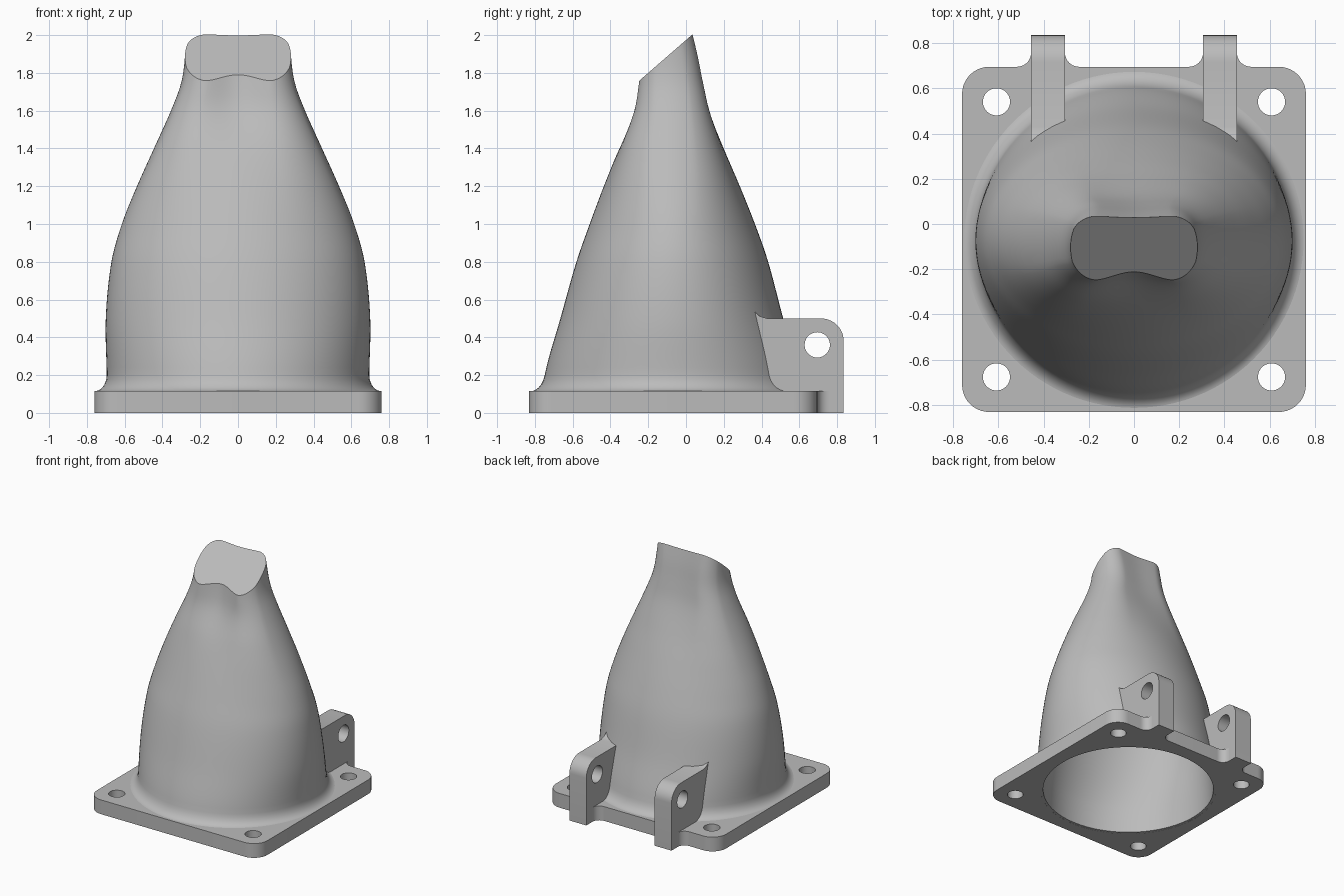
import bpy
import bmesh
from math import sin, cos, pi, radians, sqrt
from mathutils import Vector

cube = bpy.data.objects.get("Cube")
if cube:
    bpy.data.objects.remove(cube, do_unlink=True)

grey = bpy.data.materials.new("plain grey")
grey.use_nodes = True
grey.diffuse_color = (0.5, 0.5, 0.5, 1)
grey.node_tree.nodes["Principled BSDF"].inputs["Base Color"].default_value = (0.5, 0.5, 0.5, 1)

CY = -0.068          # centre of plate and bore in y
PLATE_TOP = 0.115
FILLET = 0.065

# height, half width, front y, back y
STATIONS = [
    (0.0, 0.695, -0.763, 0.627), (0.2, 0.695, -0.748, 0.605),
    (0.5, 0.70, -0.665, 0.515), (0.8, 0.67, -0.58, 0.435),
    (1.0, 0.615, -0.51, 0.365), (1.2, 0.535, -0.435, 0.285),
    (1.4, 0.445, -0.355, 0.20), (1.6, 0.355, -0.275, 0.125),
    (1.75, 0.30, -0.25, 0.09), (1.9, 0.28, -0.235, 0.06),
    (2.1, 0.275, -0.225, 0.01),
]


def smoothstep(lo, hi, v):
    t = min(max((v - lo) / (hi - lo), 0), 1)
    return t * t * (3 - 2 * t)


def station(z):
    """Smoothly interpolated half width, front and back at a height."""
    z = max(z, 0)
    last = len(STATIONS) - 1
    i = next((k for k in range(last) if z <= STATIONS[k + 1][0]), last - 1)
    p0, p1 = Vector(STATIONS[max(i - 1, 0)]), Vector(STATIONS[i])
    p2, p3 = Vector(STATIONS[i + 1]), Vector(STATIONS[min(i + 2, last)])
    h = p2[0] - p1[0]
    t = (z - p1[0]) / h
    m1 = (p2 - p0) * (h / (p2[0] - p0[0]))
    m2 = (p3 - p1) * (h / (p3[0] - p1[0]))
    p = (p1 * (2 * t**3 - 3 * t**2 + 1) + m1 * (t**3 - 2 * t**2 + t)
         + p2 * (3 * t**2 - 2 * t**3) + m2 * (t**3 - t**2))
    return p[1], p[2], p[3]


def section(z, grow):
    """Ring that changes from a circle to a dented slot with height."""
    a, front, back = station(z)
    a, front, back = a + grow, front - grow, back + grow
    b, mid = (back - front) / 2, (back + front) / 2
    r = 0.85 * b
    slot = smoothstep(0.9, 1.75, z)
    dent = smoothstep(1.3, 1.85, z)
    quarter = []
    arc, flat = 18, 8
    n = arc + flat
    for k in range(n + 1):
        e = pi / 2 * k / n
        q = pi / 2 * min(k / arc, 1)
        sx = (a - r) * (1 - max(k - arc, 0) / flat) + r * cos(q)
        sy = (b - r) * min(k / 5, 1) + r * sin(q)
        quarter.append((a * cos(e) * (1 - slot) + sx * slot,
                        b * sin(e) * (1 - slot) + sy * slot))
    half = quarter + [(-x, y) for x, y in reversed(quarter[:-1])]
    ring = half + [(x, -y) for x, y in reversed(half[1:-1])]
    points = []
    for x, y in ring:
        pinch = dent * cos(min(abs(x) / 0.19, 1) * pi / 2) ** 2
        y += pinch * (0.035 if y < 0 else -0.008)
        points.append((x, y + mid, z))
    return points


def loft(bm, levels, grow):
    rings = [[bm.verts.new(p) for p in section(z, grow(z))] for z in levels]
    for low, high in zip(rings, rings[1:]):
        for i in range(len(low)):
            j = (i + 1) % len(low)
            bm.faces.new((low[i], low[j], high[j], high[i]))
    return rings


def finish(name, bm):
    bmesh.ops.recalc_face_normals(bm, faces=bm.faces[:])
    mesh = bpy.data.meshes.new(name)
    bm.to_mesh(mesh)
    bm.free()
    mesh.materials.append(grey)
    obj = bpy.data.objects.new(name, mesh)
    bpy.context.collection.objects.link(obj)
    return obj


def prism(name, outline, depth):
    """Extrude a closed outline of 3D points along a vector."""
    bm = bmesh.new()
    face = bm.faces.new([bm.verts.new(p) for p in outline])
    out = bmesh.ops.extrude_face_region(bm, geom=[face])
    bmesh.ops.translate(bm, vec=depth,
                        verts=[v for v in out["geom"] if isinstance(v, bmesh.types.BMVert)])
    return finish(name, bm)


def arc(cx, cy, r, start, end, n=10):
    return [(cx + r * cos(radians(start + (end - start) * i / n)),
             cy + r * sin(radians(start + (end - start) * i / n))) for i in range(n + 1)]


def cut(obj, cutters):
    for c in cutters:
        c.hide_render = True
        mod = obj.modifiers.new("cut", 'BOOLEAN')
        mod.operation, mod.solver, mod.object = 'DIFFERENCE', 'EXACT', c
    graph = bpy.context.evaluated_depsgraph_get()
    mesh = bpy.data.meshes.new_from_object(obj.evaluated_get(graph))
    obj.modifiers.clear()
    obj.data = mesh


# Hollow nozzle body: outer and inner skins, trimmed by a slanted plane
def outer_grow(z):
    if z < PLATE_TOP or z > 0.2:
        return 0
    t = (z - PLATE_TOP) / (0.2 - PLATE_TOP)
    return FILLET * (1 - sqrt(max(0, 1 - (1 - t) ** 2)))


upper = [0.2 + 0.04 * i for i in range(48)]
bm = bmesh.new()
outer = loft(bm, [0.001, 0.11, 0.116, 0.118, 0.123, 0.133, 0.15, 0.175] + upper, outer_grow)
inner = loft(bm, [0.001, 0.1] + upper, lambda z: -0.05)
count = len(outer[0])
for i in range(count):
    j = (i + 1) % count
    bm.faces.new((outer[0][i], outer[0][j], inner[0][j], inner[0][i]))
trim = bmesh.ops.bisect_plane(bm, geom=bm.verts[:] + bm.edges[:] + bm.faces[:],
                              plane_co=(0, 0.03, 2.0), plane_no=(0, -0.87, 1), clear_outer=True)
rim = [e for e in bm.edges if e.is_boundary]
bmesh.ops.bridge_loops(bm, edges=rim)
body = finish("nozzle_body", bm)

# Cutter for the bore
bm = bmesh.new()
bore = loft(bm, [-0.05] + [0.1 * i for i in range(1, 13)], lambda z: -0.03)
bm.faces.new(bore[0])
bm.faces.new(bore[-1])
bore_cutter = finish("bore_cutter", bm)
cutters = [bore_cutter]


def hole(x, y, z, r, axis_x=False):
    c = prism("hole_cutter",
              [((x - 0.2, y + u, z + v) if axis_x else (x + u, y + v, z - 0.2))
               for u, v in arc(0, 0, r, 0, 360, 40)[:-1]],
              (0.4, 0, 0) if axis_x else (0, 0, 0.4))
    cutters.append(c)
    return c


# Base plate with rounded corners and four bolt holes
hx, hy, r = 0.76, 0.763, 0.12
corners = [(1, 1, 0), (-1, 1, 90), (-1, -1, 180), (1, -1, 270)]
outline = [p for sx, sy, s in corners
           for p in arc(sx * (hx - r), CY + sy * (hy - r), r, s, s + 90)]
plate = prism("base_plate", [(x, y, 0) for x, y in outline], (0, 0, PLATE_TOP))
cut(plate, [bore_cutter] + [hole(sx * 0.608, CY + sy * 0.608, 0, 0.06) for sx, sy, _ in corners])
parts = [body, plate]

# Pair of hinge lugs at the back, with small fillets to the plate edge
back = CY + hy
lug_side = ([(0.28, 0.0), (0.835, 0.0)] + arc(0.715, 0.38, 0.12, 0, 90)
            + [(0.43, 0.5), (0.39, 0.512), (0.36, 0.54), (0.28, 0.54)])
for side, s in (("left", 1), ("right", -1)):
    lug = prism(side + "_hinge_lug", [(s * 0.305, y, z) for y, z in lug_side], (s * 0.15, 0, 0))
    cut(lug, [bore_cutter, hole(s * 0.38, 0.695, 0.36, 0.067, True)])
    parts.append(lug)
    for label, x, d in (("outer", 0.455, 1), ("inner", 0.305, -1)):
        f = 0.062
        curve = [(x + d * (f + u), back + f + v) for u, v in arc(0, 0, f, 180, 270)]
        if d < 0:
            curve = [(2 * x - u - 2 * f, v) for u, v in arc(x + f, back + f, f, 180, 270)]
            curve = [(x - (u - x), v) for u, v in arc(x + f, back + f, f, 180, 270)]
        pts = [(x, back)] + curve
        parts.append(prism(f"{side}_{label}_lug_fillet",
                           [(s * u, v, 0) for u, v in pts], (0, 0, PLATE_TOP)))

for c in cutters:
    bpy.data.objects.remove(c, do_unlink=True)

# Smooth shading with crisp edges
bpy.ops.object.select_all(action='DESELECT')
for p in parts:
    p.select_set(True)
bpy.context.view_layer.objects.active = body
bpy.ops.object.shade_smooth_by_angle(angle=radians(35))
